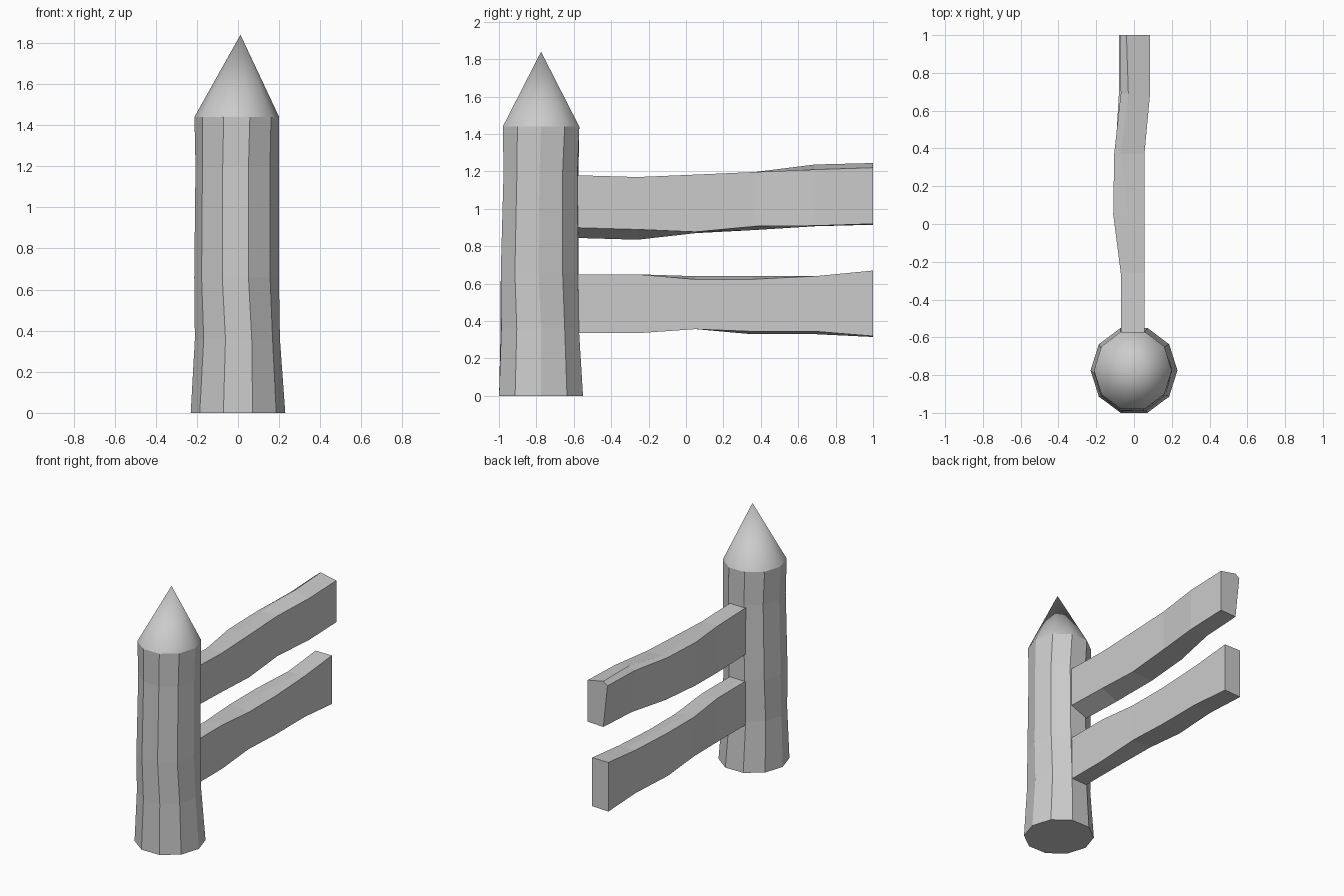
import bpy, math

SIDES = 10


def make(name, verts, faces, smooth=False):
    me = bpy.data.meshes.new(name)
    me.from_pydata(verts, [], faces)
    me.polygons.foreach_set("use_smooth", [smooth] * len(faces))
    ob = bpy.data.objects.new(name, me)
    bpy.context.collection.objects.link(ob)
    return ob


def loft(name, rings):
    """Join equal-sized rings with quads and cap both ends."""
    n = len(rings[0])
    verts = [v for r in rings for v in r]
    faces = [(k * n + i, k * n + (i + 1) % n, (k + 1) * n + (i + 1) % n, (k + 1) * n + i)
             for k in range(len(rings) - 1) for i in range(n)]
    last = (len(rings) - 1) * n
    faces += [tuple(reversed(range(n))), tuple(range(last, last + n))]
    return make(name, verts, faces)


def ring(cx, cy, z, rx, ry, twist=0):
    return [(cx + rx * math.cos(math.tau * i / SIDES + twist),
             cy + ry * math.sin(math.tau * i / SIDES + twist), z) for i in range(SIDES)]


# Post: slightly wobbly ten-sided log, flared at the foot
loft("post", [
    ring(0.0, -0.775, 0.0, 0.23, 0.236),
    ring(-0.003, -0.782, 0.36, 0.207, 0.218, 0.03),
    ring(-0.007, -0.782, 0.66, 0.206, 0.217, -0.03),
    ring(-0.004, -0.775, 1.2, 0.203, 0.208, -0.04),
    ring(-0.006, -0.775, 1.44, 0.206, 0.215),
])

# Pointed smooth tip
tip = ring(-0.006, -0.775, 1.44, 0.206, 0.215) + [(0.012, -0.775, 1.84)]
make("post_tip", tip, [(i, (i + 1) % SIDES, SIDES) for i in range(SIDES)], True)


# Rails: each station is y, then (x, z) of left bottom, right bottom,
# right top, top ridge, left top
def rail(name, stations):
    rings = [[(x, s[0], z) for x, z in s[1:]] for s in stations]
    ob = loft(name, [list(reversed(r)) for r in rings])
    return ob


rail("upper_rail", [
    (-0.60, (-0.07, 0.845), (0.055, 0.90), (0.055, 1.18), (0.0, 1.18), (-0.07, 1.18)),
    (-0.26, (-0.07, 0.835), (0.055, 0.89), (0.055, 1.17), (0.0, 1.17), (-0.07, 1.17)),
    (0.05, (-0.11, 0.87), (0.055, 0.877), (0.055, 1.183), (-0.03, 1.183), (-0.11, 1.18)),
    (0.37, (-0.10, 0.887), (0.055, 0.907), (0.055, 1.197), (-0.07, 1.197), (-0.105, 1.19)),
    (0.69, (-0.05, 0.907), (0.085, 0.91), (0.085, 1.21), (-0.03, 1.237), (-0.07, 1.21)),
    (1.00, (-0.04, 0.915), (0.085, 0.92), (0.085, 1.22), (-0.04, 1.245), (-0.073, 1.22)),
])

rail("lower_rail", [
    (-0.60, (-0.07, 0.335), (0.055, 0.335), (0.055, 0.65), (0.0, 0.65), (-0.07, 0.65)),
    (-0.26, (-0.07, 0.335), (0.055, 0.335), (0.055, 0.65), (0.0, 0.65), (-0.07, 0.65)),
    (0.05, (-0.10, 0.357), (0.05, 0.357), (0.05, 0.623), (-0.03, 0.64), (-0.10, 0.64)),
    (0.35, (-0.10, 0.33), (0.05, 0.345), (0.05, 0.623), (-0.03, 0.64), (-0.10, 0.64)),
    (0.69, (-0.08, 0.33), (0.05, 0.345), (0.05, 0.64), (-0.01, 0.64), (-0.08, 0.64)),
    (1.00, (-0.08, 0.315), (0.05, 0.32), (0.05, 0.67), (-0.01, 0.67), (-0.08, 0.67)),
])
